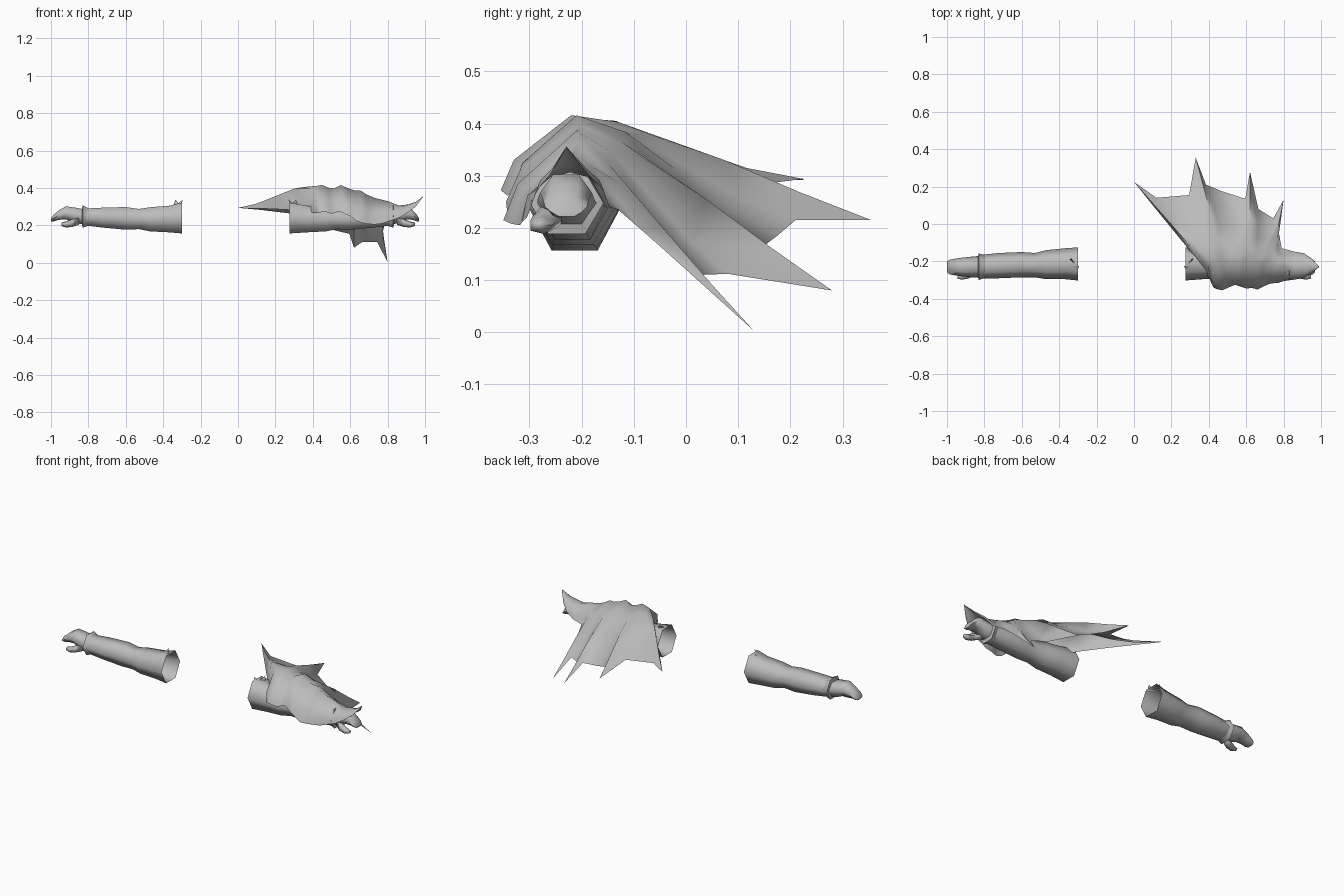
import bpy, bmesh, math
from mathutils import Vector

cube = bpy.data.objects.get("Cube")
if cube:
    bpy.data.objects.remove(cube, do_unlink=True)

grey = bpy.data.materials.new("plain grey")
grey.use_nodes = True
grey.diffuse_color = (0.5, 0.5, 0.5, 1)
grey.node_tree.nodes["Principled BSDF"].inputs["Base Color"].default_value = (0.5, 0.5, 0.5, 1)


def finish(name, bm):
    bmesh.ops.remove_doubles(bm, verts=bm.verts, dist=0.0005)
    bmesh.ops.recalc_face_normals(bm, faces=bm.faces)
    mesh = bpy.data.meshes.new(name)
    bm.to_mesh(mesh)
    bm.free()
    obj = bpy.data.objects.new(name, mesh)
    bpy.context.collection.objects.link(obj)
    mesh.materials.append(grey)
    bpy.ops.object.select_all(action='DESELECT')
    obj.select_set(True)
    bpy.context.view_layer.objects.active = obj
    bpy.ops.object.shade_smooth_by_angle(angle=math.radians(80))
    return obj


def skin(bm, rows, closed):
    """Join rows of points with quads."""
    grid = [[bm.verts.new(p) for p in row] for row in rows]
    n = len(grid[0])
    for a, b in zip(grid, grid[1:]):
        for i in range(n if closed else n - 1):
            j = (i + 1) % n
            bm.faces.new((a[i], a[j], b[j], b[i]))
    return grid


def tube(name, side, rings, sides=6, cap_end=False, cap_start=False):
    """Loft along x; each ring is x, y low, y high, z low, z high."""
    bm = bmesh.new()
    rows = []
    for x, y0, y1, z0, z1 in rings:
        row = []
        for k in range(sides):
            a = 2 * math.pi * k / sides
            row.append((side * x, (y0 + y1) / 2 + (y1 - y0) / 2 * math.cos(a),
                        (z0 + z1) / 2 + (z1 - z0) / 2 * math.sin(a) / math.sin(math.pi / 3)))
        rows.append(row)
    grid = skin(bm, rows, True)
    if cap_end:
        bm.faces.new(grid[-1])
    if cap_start:
        bm.faces.new(grid[0])
    return finish(name, bm)


# Arms, open at the upper end, each with a cuff, mitten hand and thumb
ARM = [(.37, -.295, -.13, .163, .305), (.47, -.295, -.14, .168, .297),
       (.53, -.285, -.155, .18, .288), (.60, -.285, -.15, .177, .298),
       (.72, -.29, -.155, .188, .295), (.82, -.293, -.165, .2, .29)]
HAND = [(.82, -.285, -.17, .205, .285), (.87, -.285, -.175, .212, .295),
        (.92, -.28, -.18, .232, .302), (.955, -.275, -.185, .23, .283),
        (.985, -.27, -.19, .222, .258), (1.0, -.258, -.2, .222, .238)]
CUFF = [(.795, -.288, -.165, .2, .29), (.83, -.299, -.158, .188, .307),
        (.835, -.28, -.175, .21, .285)]
THUMB = [(.85, -.28, -.225, .205, .25), (.885, -.297, -.245, .194, .232),
         (.92, -.302, -.258, .19, .22), (.945, -.295, -.268, .198, .214)]
for side, label in ((1, "left"), (-1, "right")):
    start = .275 if side > 0 else .30
    tube(label + "_arm", side, [(start, -.302, -.125, .157, .322)] + ARM)
    tip = 0.968 if side > 0 else 1.0
    hand = [(.82 + (x - .82) * (tip - .82) / .18, *r) for x, *r in HAND]
    tube(label + "_hand", side, hand, cap_end=True)
    tube(label + "_cuff", side, CUFF)
    tube(label + "_thumb", side, THUMB, 5, True, True)
    # Torn points on the upper rim of the sleeve
    bm = bmesh.new()
    for x, y, lean in ((start + .005, -.235, -.012), (start + .015, -.195, .02)):
        pts = [(side * x, y - .02, .315), (side * (x + .03), y + .005, .308),
               (side * (x + lean), y + .01, .338)]
        bm.faces.new([bm.verts.new(p) for p in pts])
    finish(label + "_sleeve_points", bm)

# Cape: the inner edge hangs low beside the arm
rows = [[Vector(p) for p in ((.425, -.338, .266), (.405, -.295, .268), (.375, -.245, .27),
                             (.28, -.12, .283), (.19, -.01, .288), (.1, .1, .291),
                             (0, .225, .292))]]

# Cape: each column is front hem, ridge, back hem
COLUMNS = [
    ((.43, -.342, .268), (.395, -.225, .397), (0, .225, .294)),
    ((.44, -.347, .27), (.425, -.22, .412), (.12, .14, .283)),
    ((.47, -.355, .272), (.45, -.22, .416), (.295, .155, .262)),
    ((.50, -.342, .262), (.48, -.21, .402), (.33, .355, .215)),
    ((.54, -.325, .275), (.515, -.205, .398), (.385, .21, .215)),
    ((.57, -.335, .262), (.55, -.21, .416), (.47, .175, .185)),
    ((.60, -.345, .25), (.585, -.205, .400), (.595, .135, .155)),
    ((.63, -.342, .225), (.62, -.205, .388), (.62, .28, .08)),
    ((.66, -.350, .215), (.655, -.21, .386), (.665, .08, .112)),
    ((.69, -.335, .208), (.69, -.21, .364), (.745, .03, .11)),
    ((.73, -.318, .205), (.73, -.213, .347), (.80, .13, .003)),
    ((.77, -.315, .21), (.765, -.217, .338), (.775, -.05, .165)),
    ((.80, -.305, .22), (.80, -.22, .33), (.79, -.13, .235)),
]
for k, (f, r, t) in enumerate(COLUMNS):
    f, r, t = Vector(f), Vector(r), Vector(t)
    fold = .008 if k in (3, 7, 10) else -.004
    row = [f, f.lerp(r, .38) + Vector((0, -.026, .004)), r]
    for u, lift in ((.24, .024), (.5, .014), (.76, 0)):
        drop = lift * min(1, (t - r).length / .3)
        row.append(r.lerp(t, u) + Vector((0, 0, drop + fold * (u > .3))))
    rows.append(row + [t])

# Wrist flap of the cape, narrowing to an upturned point
for x, y0, y1, z0, z1 in ((.86, -.297, -.148, .24, .306), (.91, -.288, -.157, .27, .312),
                          (.95, -.262, -.185, .3, .326), (.99, -.23, -.228, .353, .356)):
    arc = []
    for k in range(7):
        a = math.pi * (1 - k / 6)
        arc.append(Vector((x, (y0 + y1) / 2 + (y1 - y0) / 2 * math.cos(a),
                           z0 + (z1 - z0) * math.sin(a))))
    rows.append(arc)
bm = bmesh.new()
skin(bm, rows, False)
finish("cape", bm)
